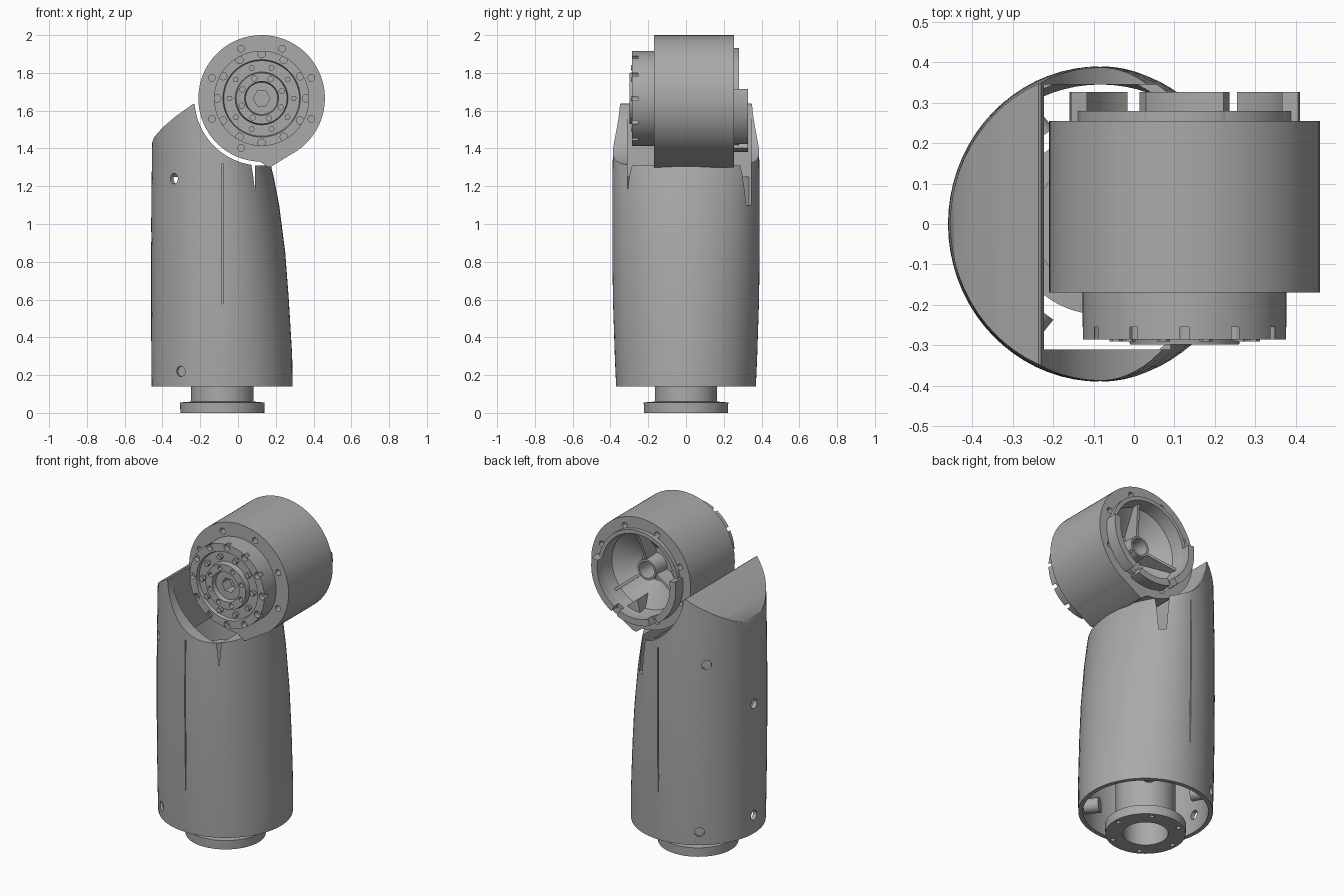
import bpy, bmesh
from math import sin, cos, pi, radians

old = bpy.data.objects.get("Cube")
if old:
    bpy.data.objects.remove(old, do_unlink=True)

grey = bpy.data.materials.new("mid grey")
grey.use_nodes = True
GREY = (0.4, 0.4, 0.4, 1)
grey.diffuse_color = GREY
grey.node_tree.nodes["Principled BSDF"].inputs["Base Color"].default_value = GREY

AX = -0.083              # upright axis of the sleeve
HX, HZ = 0.125, 1.665    # cross axis of the joint


def finish(name, bm):
    bmesh.ops.remove_doubles(bm, verts=bm.verts, dist=1e-5)
    bmesh.ops.recalc_face_normals(bm, faces=bm.faces)
    mesh = bpy.data.meshes.new(name)
    bm.to_mesh(mesh)
    bm.free()
    mesh.materials.append(grey)
    ob = bpy.data.objects.new(name, mesh)
    bpy.context.collection.objects.link(ob)
    return ob


def skin(bm, rings, closed=False):
    """Bridge equal rings of points; cap the ends unless the loop closes."""
    vs = [[bm.verts.new(p) for p in ring] for ring in rings]
    n = len(vs[0])
    pairs = list(zip(vs, vs[1:])) + ([(vs[-1], vs[0])] if closed else [])
    for a, b in pairs:
        for i in range(n):
            bm.faces.new((a[i], a[(i + 1) % n], b[(i + 1) % n], b[i]))
    if not closed:
        bm.faces.new(vs[0])
        bm.faces.new(vs[-1])


def revolve(name, profile, upright=False, n=64, closed=False):
    """Lathe (radius, height) pairs about the sleeve axis or the joint axis."""
    rings = []
    for r, h in profile:
        r = max(r, 0.002)
        pts = [(r * cos(2 * pi * i / n), r * sin(2 * pi * i / n)) for i in range(n)]
        rings.append([(AX + a, b, h) if upright else (HX + a, h, HZ + b) for a, b in pts])
    bm = bmesh.new()
    skin(bm, rings, closed)
    return finish(name, bm)


def prisms(name, outlines, y0, y1):
    """Extrude front-view outlines along y."""
    bm = bmesh.new()
    for pts in outlines:
        skin(bm, [[(x, y, z) for x, z in pts] for y in (y0, y1)])
    return finish(name, bm)


def disc(r, deg, size, n=12):
    """Small round outline at a polar place around the joint."""
    cx, cz = HX + r * cos(radians(deg)), HZ + r * sin(radians(deg))
    return [(cx + size * cos(2 * pi * i / n), cz + size * sin(2 * pi * i / n)) for i in range(n)]


def arc(r, a0, a1, n=16):
    angles = [radians(a0 + (a1 - a0) * i / n) for i in range(n + 1)]
    return [(HX + r * cos(a), HZ + r * sin(a)) for a in angles]


def box(name, x0, x1, y0, y1, z0, z1):
    return prisms(name, [[(x0, z0), (x1, z0), (x1, z1), (x0, z1)]], y0, y1)


def cut(ob, cutter):
    mod = ob.modifiers.new("cut", "BOOLEAN")
    mod.operation, mod.solver, mod.object = "DIFFERENCE", "EXACT", cutter
    bpy.context.view_layer.objects.active = ob
    bpy.ops.object.modifier_apply(modifier=mod.name)
    bpy.data.objects.remove(cutter, do_unlink=True)


def sleeve_loft(name, wall, z_low, z_high, n=72):
    # height, left radius, right radius, half depth
    sections = [(0.14, 0.374, 0.372, 0.37), (0.3, 0.376, 0.37, 0.377),
                (0.6, 0.377, 0.352, 0.387), (0.85, 0.377, 0.333, 0.39),
                (1.1, 0.376, 0.301, 0.39), (1.25, 0.374, 0.272, 0.389),
                (1.4, 0.372, 0.235, 0.387), (1.7, 0.368, 0.18, 0.38)]
    keep = [s for s in sections if z_low <= s[0] <= z_high]
    if wall:
        keep = [(0.05,) + keep[0][1:]] + keep
    rings = []
    for z, left, right, depth in keep:
        ring = []
        for i in range(n):
            c, s = cos(2 * pi * i / n), sin(2 * pi * i / n)
            ring.append((AX + c * ((right if c > 0 else left) - wall), s * (depth - wall), z))
        rings.append(ring)
    bm = bmesh.new()
    skin(bm, rings)
    return finish(name, bm)


# Sleeve: hollow tapered shell with a sloped shoulder and round saddle
sleeve = sleeve_loft("sleeve", 0, 0.1, 1.8)
shoulder = [(-0.6, 1.2), (-0.462, 1.41), (-0.445, 1.458), (-0.4, 1.51), (-0.33, 1.57), (-0.236, 1.637)]
saddle = arc(0.356, 185, 277, 32)
cut(sleeve, prisms("cutter", [shoulder + saddle + [(0.7, 1.31), (0.7, 2.3), (-0.6, 2.3)]], -0.6, 0.6))
cut(sleeve, sleeve_loft("cutter", 0.025, 0.1, 1.26))
cut(sleeve, box("cutter", -0.222, 0.09, -0.31, 0.345, 1.1, 2.2))

# Seam grooves on front and back of the sleeve
for side in (-1, 1):
    ya, yb = sorted((side * 0.378, side * 0.5))
    cut(sleeve, box("cutter", AX - 0.003, AX + 0.003, ya, yb, 0.3, 1.32))

# Screw holes through the sleeve wall
for deg, z in ((132, 1.24), (228, 1.24), (126, 0.22), (234, 0.22), (180, 0.93), (180, 0.25)):
    bm = bmesh.new()
    bmesh.ops.create_cone(bm, cap_ends=True, segments=16, radius1=0.028, radius2=0.028, depth=0.2)
    cutter = finish("cutter", bm)
    a = radians(deg)
    cutter.location = (AX + 0.38 * cos(a), 0.38 * sin(a), z)
    cutter.rotation_euler = (0, pi / 2, a)
    bpy.context.view_layer.update()
    cut(sleeve, cutter)

# Screw posts inside the lower sleeve
for i, deg in enumerate((126, 234, 54, 306)):
    bm = bmesh.new()
    bmesh.ops.create_cone(bm, cap_ends=True, segments=16, radius1=0.045, radius2=0.04, depth=0.1)
    post = finish("screw_post_%d" % (i + 1), bm)
    a = radians(deg)
    post.location = (AX + 0.31 * cos(a), 0.31 * sin(a), 0.22)
    post.rotation_euler = (0, pi / 2, a)

# Base pipe with its bolted flange
base = revolve("base_pipe", [(0.125, 0), (0.222, 0), (0.224, 0.055), (0.165, 0.06),
                             (0.165, 1.1), (0.125, 1.1)], upright=True, closed=True)
for i in range(6):
    bm = bmesh.new()
    bmesh.ops.create_cone(bm, cap_ends=True, segments=12, radius1=0.014, radius2=0.014, depth=0.06)
    cutter = finish("cutter", bm)
    cutter.location = (AX + 0.193 * cos(i * pi / 3), 0.193 * sin(i * pi / 3), 0)
    bpy.context.view_layer.update()
    cut(base, cutter)

# Joint housing: drum with a conical rear recess and open hub
drum = revolve("joint_housing", [(0, -0.17), (0.335, -0.17), (0.335, 0.255), (0.268, 0.255),
                                 (0.268, 0.28), (0.245, 0.28), (0.235, 0.2), (0.1, 0.1),
                                 (0.068, 0.1), (0.062, 0.2), (0.05, 0.2), (0.05, 0), (0, 0)], n=96)
rim = [22.5 + 45 * i for i in range(8)]
for ya, yb in ((-0.25, -0.13), (0.22, 0.35)):
    cut(drum, prisms("cutter", [disc(0.285, d, 0.018) for d in rim], ya, yb))

# Tangent heel under the drum
prisms("housing_heel", [[(0.292, 1.376), (0.178, 1.305), (0.16, 1.3), (0.11, 1.335), (0.15, 1.5)]], -0.17, 0.255)

# Rear locking lugs
for i, (a0, a1) in enumerate(((-58, 10), (-113, -67), (-190, -125))):
    prisms("rear_lug_%d" % (i + 1), [arc(0.285, a0, a1) + arc(0.245, a1, a0)], 0.25, 0.327)

# Rear ribs sloping from rim to hub
for i, deg in enumerate((80, 200, 320)):
    a = radians(deg)
    rings = []
    for side in (-0.008, 0.008):
        pts = ((0.058, 0.05), (0.058, 0.19), (0.24, 0.24), (0.24, 0.05))
        rings.append([(HX + r * cos(a) - side * sin(a), y, HZ + r * sin(a) + side * cos(a)) for r, y in pts])
    bm = bmesh.new()
    skin(bm, rings)
    finish("rear_rib_%d" % (i + 1), bm)

# Front output boss with rim notches, screw holes and a stepped face
boss = revolve("output_boss", [(0, -0.16), (0.252, -0.16), (0.252, -0.285), (0.205, -0.285),
                               (0.2, -0.265), (0.14, -0.265), (0.135, -0.298), (0.09, -0.298),
                               (0.085, -0.27), (0, -0.27)])
cut(boss, prisms("cutter", [disc(0.235, 30 * i, 0.02) for i in range(12)], -0.35, -0.255))
cut(boss, prisms("cutter", [disc(0.112, 45 * i + 20, 0.014) for i in range(8)], -0.35, -0.26))
cut(boss, prisms("cutter", [disc(0, 0, 0.045, 6)], -0.35, -0.2))
prisms("output_screws", [disc(0.17, 36 * i, 0.016, 6) for i in range(10)], -0.29, -0.26)

# Smooth the curved parts, keep edges crisp
bpy.ops.object.select_all(action="DESELECT")
for ob in bpy.context.collection.objects:
    if ob.type == "MESH" and grey.name in ob.data.materials:
        ob.select_set(True)
        bpy.context.view_layer.objects.active = ob
bpy.ops.object.shade_smooth_by_angle(angle=radians(30))
